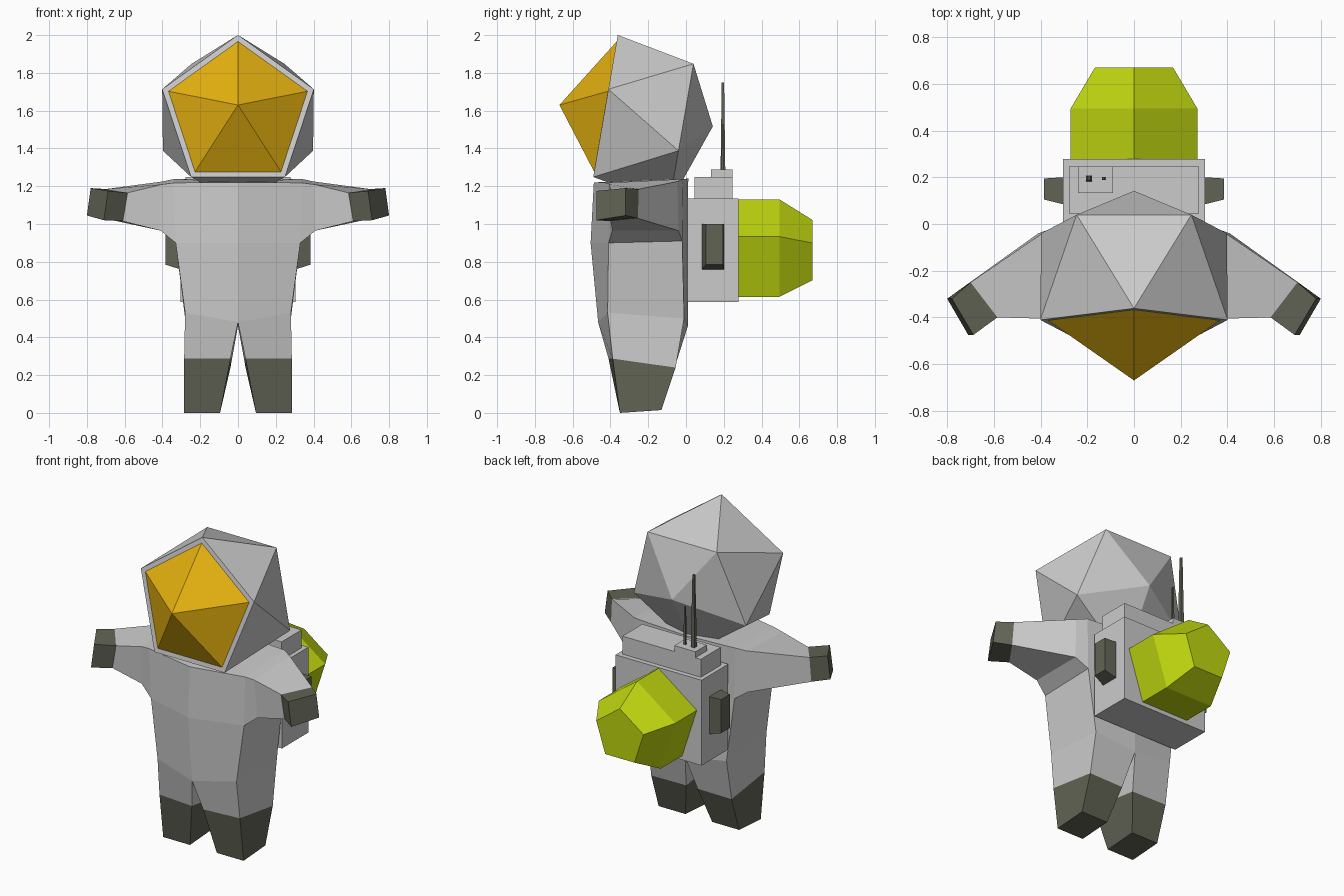
import bpy, bmesh
from math import sin, cos, tau
from mathutils import Vector

if "Cube" in bpy.data.objects:
    bpy.data.objects.remove(bpy.data.objects["Cube"])


def material(name, rgb):
    m = bpy.data.materials.new(name)
    m.diffuse_color = (*rgb, 1)
    m.use_nodes = True
    m.node_tree.nodes["Principled BSDF"].inputs["Base Color"].default_value = m.diffuse_color
    return m


DARK = material("dark_rubber", (0.12, 0.125, 0.09))
GOLD = material("gold_glass", (0.78, 0.44, 0.005))
LIME = material("lime_tank", (0.53, 0.68, 0.005))


def add(name, verts, faces, mat=None, mirror=False):
    me = bpy.data.meshes.new(name)
    me.from_pydata(verts, [], faces)
    ob = bpy.data.objects.new(name, me)
    bpy.context.collection.objects.link(ob)
    if mat:
        me.materials.append(mat)
    if mirror:
        mod = ob.modifiers.new("mirror", "MIRROR")
        mod.use_clip = True
    return ob


def loft(name, rings, mat=None, mirror=False, skip=(), start=True, end=True):
    """Skin equal-length rings, which run counter-clockwise seen from the start."""
    n = len(rings[0])
    verts = [p for r in rings for p in r]
    faces = []
    for i in range(len(rings) - 1):
        for k in range(n):
            if (i, k) not in skip:
                a, b = i * n + k, i * n + (k + 1) % n
                faces.append((a, a + n, b + n, b))
    if start:
        faces.append(tuple(range(n)))
    if end:
        faces.append(tuple(reversed(range(len(verts) - n, len(verts)))))
    return add(name, verts, faces, mat, mirror)


def block(name, lo, hi, mat=None, top=1.0):
    """Axis-aligned box, with an optional taper towards the top."""
    (x0, y0, z0), (x1, y1, z1) = lo, hi
    cx, cy = (x0 + x1) / 2, (y0 + y1) / 2
    base = [(x0, y0), (x1, y0), (x1, y1), (x0, y1)]
    upper = [(cx + (x - cx) * top, cy + (y - cy) * top, z1) for x, y in base]
    return loft(name, [upper, [(x, y, z0) for x, y in base]], mat)


def pentagon(c, r, up=(0, 0, 1), turn=0.0):
    c, up = Vector(c), Vector(up)
    return [c + up * r * cos(turn + k * tau / 5)
            - Vector((1, 0, 0)) * r * sin(turn + k * tau / 5) for k in range(5)]


# Suit: half cross-sections (front centre, front side, back side, back centre)
top = [(0, -.488, 1.22), (.34, -.415, 1.218), (.34, -.015, 1.238), (0, .012, 1.24)]
pit = [(0, -.505, .9), (.33, -.41, .90), (.33, -.02, .91), (0, .01, .9)]
hip = [(0, -.465, .48), (.28, -.415, .53), (.28, -.01, .50), (0, .01, .46)]
ankle = [(.04, -.41, .287), (.285, -.388, .287), (.285, -.055, .24), (.04, -.06, .24)]
sole = [(.095, -.35, 0), (.285, -.35, 0), (.285, -.13, .015), (.095, -.13, .015)]
loft("suit_body", [top, pit, hip, ankle], mirror=True,
     skip={(0, 1), (0, 3), (1, 3)}, end=False)
loft("boots", [ankle, sole], DARK, True, start=False)

# Arms: rings run front top, back top, back bottom, front bottom
armhole = [top[1], top[2], pit[2], pit[1]]
shoulder = [(.40, -.405, 1.21), (.40, -.045, 1.225), (.41, -.04, .965), (.41, -.39, .965)]
wrist = [(.585, -.40, 1.165), (.70, -.25, 1.185), (.71, -.255, 1.03), (.61, -.40, 1.015)]
fist = [(.688, -.475, 1.175), (.78, -.32, 1.19), (.80, -.32, 1.045), (.71, -.475, 1.02)]
loft("arms", [armhole, shoulder, wrist], mirror=True, start=False, end=False)
loft("gloves", [wrist, fist], DARK, True, start=False)

# Helmet: twenty-sided shell with a flat front frame, cut open at the neck
tilt = (0, .17, .985)
face_c = (0, -.433, 1.585)
bm = bmesh.new()
for p in (pentagon(face_c, .422, tilt)
          + pentagon((0, -.018, 1.515), .418, tilt, tau / 10) + [(0, .142, 1.517)]):
    bm.verts.new(p)
bmesh.ops.convex_hull(bm, input=bm.verts[:])
bmesh.ops.dissolve_limit(bm, angle_limit=.02, verts=bm.verts[:], edges=bm.edges[:])
bmesh.ops.bisect_plane(bm, geom=bm.verts[:] + bm.edges[:] + bm.faces[:],
                       plane_co=(0, 0, 1.215), plane_no=(0, 0, 1), clear_inner=True)
bmesh.ops.recalc_face_normals(bm, faces=bm.faces[:])
helmet = add("helmet", [], [])
bm.to_mesh(helmet.data)
bm.free()

# Visor: five-sided gold pyramid inside the frame
add("visor", pentagon(face_c, .387, tilt) + [(0, -.67, 1.63)],
    [(k, (k + 1) % 5, 5) for k in range(5)], GOLD)

# Backpack with stepped top and two aerials
block("backpack", (-.305, .008, .588), (.305, .278, 1.135))
block("backpack_top", (-.278, .045, 1.135), (.278, .247, 1.25))
block("aerial_base", (-.24, .132, 1.25), (-.09, .247, 1.288))
block("long_aerial", (-.205, .183, 1.288), (-.18, .208, 1.75), DARK, .5)
block("short_aerial", (-.137, .188, 1.288), (-.123, .202, 1.53), DARK, .6)

# Side pouches, slightly tapered outwards
pouch = [[(x, y0, z1), (x, y1, z1), (x, y1, z0), (x, y0, z0)]
         for x, y0, y1, z0, z1 in ((.305, .085, .2, .76, 1.0), (.385, .105, .195, .785, 1.0))]
loft("side_pouches", pouch, DARK, True)

# Rear tank: pentagonal prism with a tapered end
loft("rear_tank", [pentagon((0, y, .845), r)
                   for y, r in ((.278, .285), (.495, .285), (.67, .176))], LIME)
